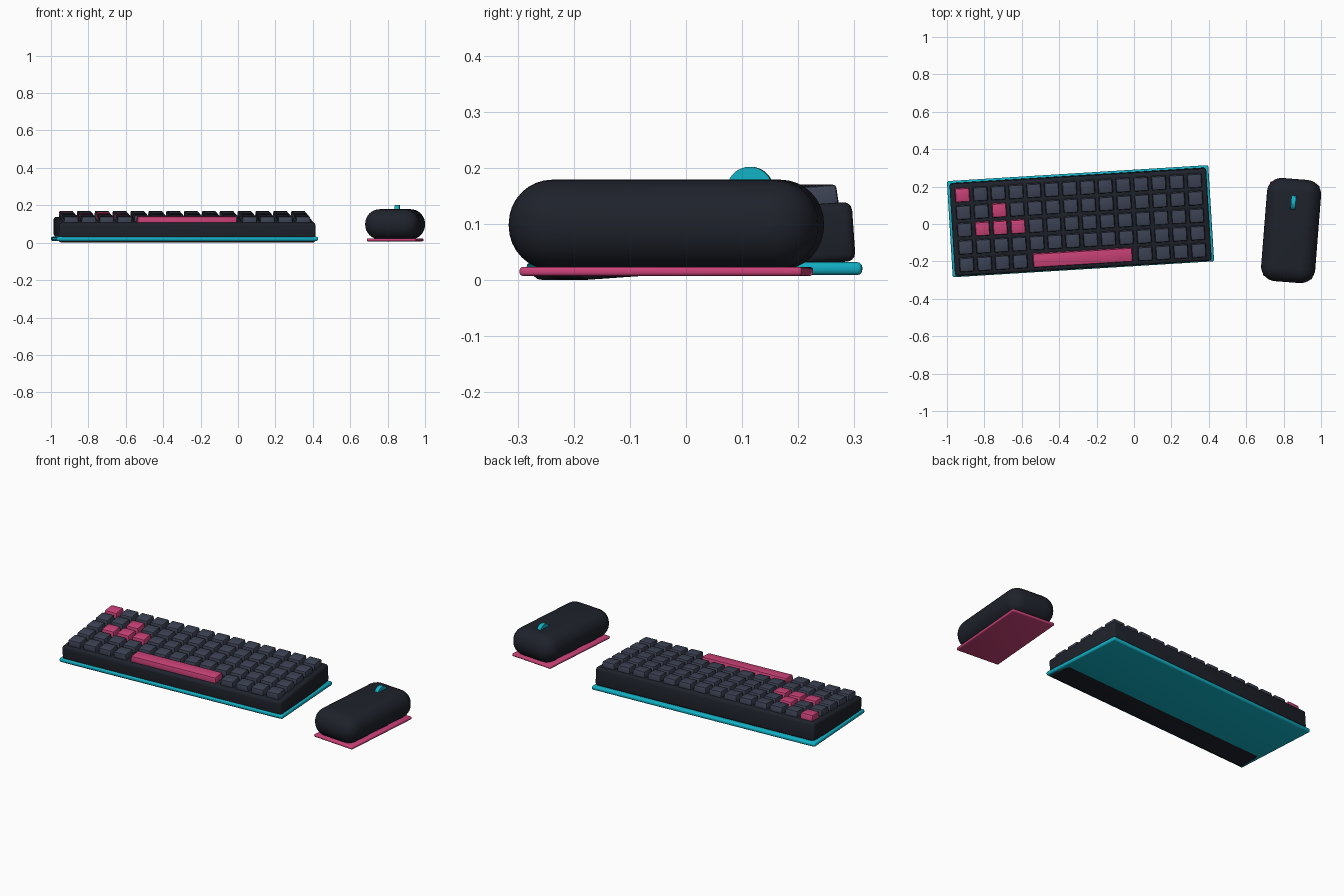
import bpy, bmesh
from math import radians, pi
from mathutils import Matrix

if "Cube" in bpy.data.objects:
    bpy.data.objects.remove(bpy.data.objects["Cube"])


def mat(name, col):
    m = bpy.data.materials.new(name)
    m.diffuse_color = (*col, 1)
    m.use_nodes = True
    m.node_tree.nodes["Principled BSDF"].inputs["Base Color"].default_value = m.diffuse_color
    return m


DARK = mat("charcoal", (0.013, 0.016, 0.024))
GREY = mat("slate", (0.047, 0.056, 0.09))
PINK = mat("pink", (0.6, 0.055, 0.19))
TEAL = mat("teal", (0.006, 0.44, 0.56))


def finish(name, bm, material, frame):
    me = bpy.data.meshes.new(name)
    bm.to_mesh(me)
    bm.free()
    me.materials.append(material)
    ob = bpy.data.objects.new(name, me)
    ob.matrix_world = frame
    bpy.context.collection.objects.link(ob)
    bpy.ops.object.select_all(action='DESELECT')
    ob.select_set(True)
    bpy.context.view_layer.objects.active = ob
    bpy.ops.object.shade_smooth_by_angle(angle=radians(35))
    return ob


def box(name, size, centre, bevel, segs, material, frame, inset=0.0):
    """Rounded box; inset narrows the top on every side."""
    bm = bmesh.new()
    bmesh.ops.create_cube(bm, size=1)
    for v in bm.verts:
        k = inset if v.co.z > 0 else 0
        v.co.x = v.co.x * (size[0] - 2 * k) + centre[0]
        v.co.y = v.co.y * (size[1] - 2 * k) + centre[1]
        v.co.z = v.co.z * size[2] + centre[2]
    bmesh.ops.bevel(bm, geom=bm.edges[:], offset=bevel, segments=segs,
                    profile=0.5, affect='EDGES', clamp_overlap=True)
    return finish(name, bm, material, frame)


# Keyboard: flat glow plate with a tilted case on it
flat = Matrix.Translation((-0.286, 0.015, 0)) @ Matrix.Rotation(radians(3.5), 4, 'Z')
tilted = flat @ Matrix.Translation((0, 0, 0.0168)) @ Matrix.Rotation(radians(4), 4, 'X')
box("keyboard_underglow", (1.40, 0.515, 0.023), (0, 0, 0.0205), 0.009, 3, TEAL, flat)
box("keyboard_case", (1.375, 0.495, 0.106), (0, 0, 0.053), 0.015, 3, DARK, tilted)

# Keycaps: 14 columns by 5 rows, bottom row broken by the space bar
PX, PY = 0.0956, 0.0935
accents = {(0, 0), (1, 2), (2, 1), (2, 2), (2, 3)}
for row in range(5):
    for col in range(14):
        if row == 4 and 4 <= col <= 9:
            continue
        colour = PINK if (row, col) in accents else GREY
        box(f"key_{row}_{col}", (0.08, 0.078, 0.042),
            ((col - 6.5) * PX, (2 - row) * PY, 0.1175),
            0.006, 2, colour, tilted, 0.003)
box("space_bar", (0.535, 0.078, 0.042), (0, -2 * PY, 0.1175), 0.006, 2, PINK, tilted, 0.003)

# Mouse: rounded body, glow base and scroll wheel
mouse = Matrix.Translation((0.84, -0.035, 0)) @ Matrix.Rotation(radians(-4.5), 4, 'Z')
box("mouse_body", (0.29, 0.553, 0.161), (0, 0, 0.0985), 0.078, 8, DARK, mouse)
box("mouse_underglow", (0.265, 0.505, 0.016), (0, 0, 0.0155), 0.006, 3, PINK, mouse)
bm = bmesh.new()
bmesh.ops.create_cone(bm, cap_ends=True, segments=32, radius1=0.041, radius2=0.041, depth=0.025,
                      matrix=Matrix.Translation((0, 0.15, 0.161)) @ Matrix.Rotation(pi / 2, 4, 'Y'))
finish("scroll_wheel", bm, TEAL, mouse)
